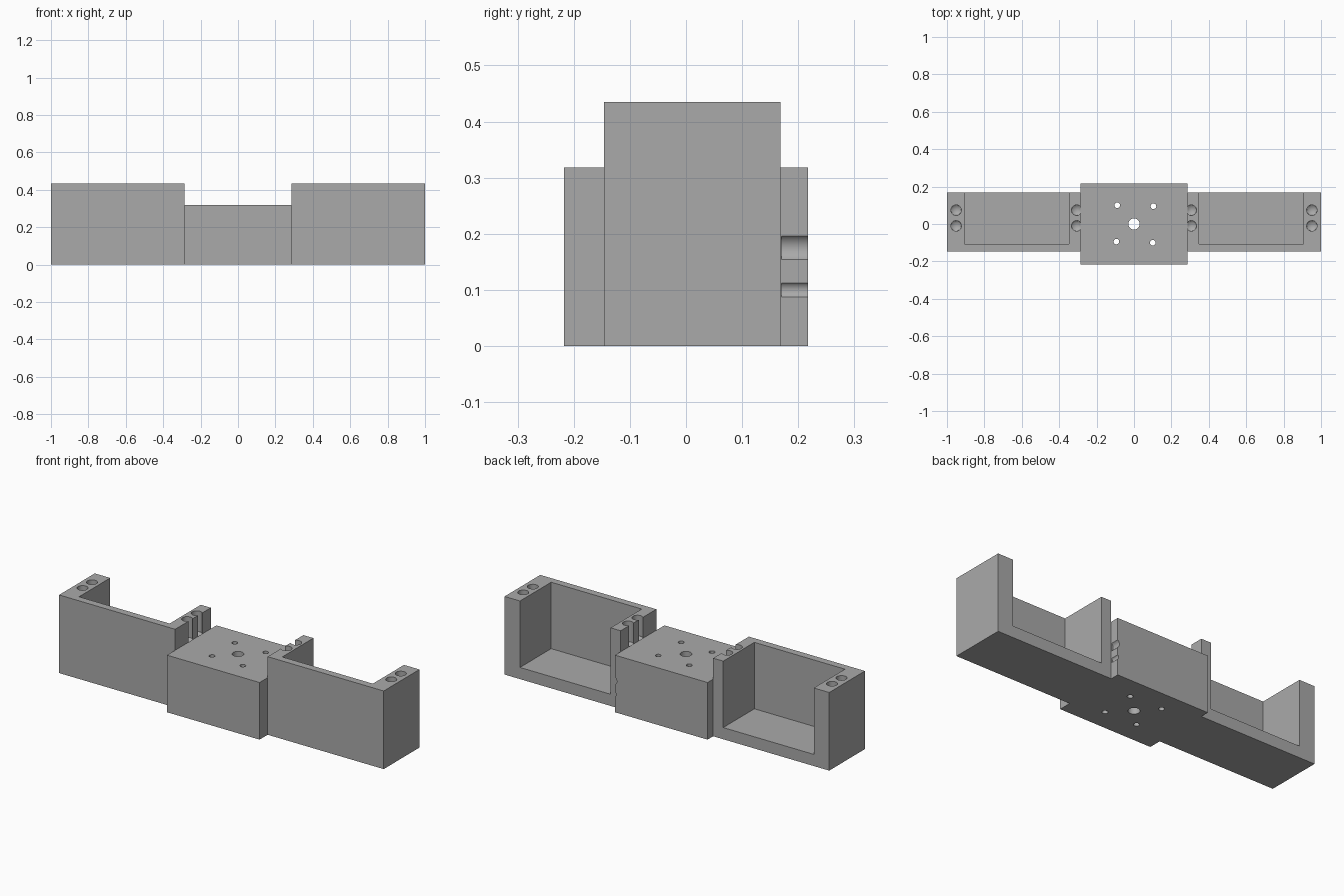
import bpy, math
from mathutils import Vector

if "Cube" in bpy.data.objects:
    bpy.data.objects.remove(bpy.data.objects["Cube"])

grey = bpy.data.materials.new("plain grey")
grey.diffuse_color = (0.40, 0.40, 0.40, 1)
grey.use_nodes = True
grey.node_tree.nodes["Principled BSDF"].inputs["Base Color"].default_value = grey.diffuse_color


def box(name, lo, hi):
    lo, hi = Vector(lo), Vector(hi)
    bpy.ops.mesh.primitive_cube_add(size=1, location=(lo + hi) / 2)
    ob = bpy.context.object
    ob.name = name
    ob.scale = hi - lo
    bpy.ops.object.transform_apply(location=True, rotation=True, scale=True)
    ob.data.materials.append(grey)
    return ob


def rod(name, r1, r2, depth, loc, rot=(0, 0, 0)):
    bpy.ops.mesh.primitive_cone_add(vertices=32, radius1=r1, radius2=r2,
                                    depth=depth, location=loc, rotation=rot)
    ob = bpy.context.object
    ob.name = name
    ob.data.materials.append(grey)
    return ob


def cut(target, cutter):
    mod = target.modifiers.new("cut", 'BOOLEAN')
    mod.operation = 'DIFFERENCE'
    mod.solver = 'EXACT'
    mod.object = cutter
    bpy.context.view_layer.objects.active = target
    bpy.ops.object.modifier_apply(modifier=mod.name)
    bpy.data.objects.remove(cutter, do_unlink=True)


def smooth(ob):
    bpy.ops.object.select_all(action='DESELECT')
    ob.select_set(True)
    bpy.context.view_layer.objects.active = ob
    bpy.ops.object.shade_smooth_by_angle(angle=math.radians(30))


# Centre block with a shaft hole and four screw holes right through
block = box("centre_block", (-0.285, -0.217, 0), (0.285, 0.217, 0.318))
for x, y, r in [(0, 0, 0.03), (-0.09, 0.1, 0.015), (0.104, 0.095, 0.015),
                (-0.094, -0.094, 0.015), (0.1, -0.1, 0.015)]:
    cut(block, rod("hole_cutter", r, r, 1, (x, y, 0.16)))

# Shallow grooves on the right rear edge of the block
for x, z, r in [(0.30, 0.175, 0.026), (0.295, 0.1, 0.016)]:
    cut(block, rod("groove_cutter", r, r, 0.08, (x, 0.21, z), (math.pi / 2, 0, 0)))
smooth(block)

# Two mirrored holders, open at the top and back
for side, s in (("left", -1), ("right", 1)):
    xs = sorted((s * 0.285, s))
    holder = box(side + "_holder", (xs[0], -0.146, 0), (xs[1], 0.168, 0.435))
    px = sorted((s * 0.347, s * 0.905))
    cut(holder, box("pocket_cutter", (px[0], -0.106, 0.065), (px[1], 0.3, 0.6)))
    # Drilled screw holes with conical tips
    for x in (0.306, 0.951):
        for y in (-0.01, 0.074):
            cut(holder, rod("drill_cutter", 0.028, 0.028, 0.2, (s * x, y, 0.42)))
            cut(holder, rod("tip_cutter", 0.0, 0.0279, 0.022, (s * x, y, 0.3095)))
    smooth(holder)
